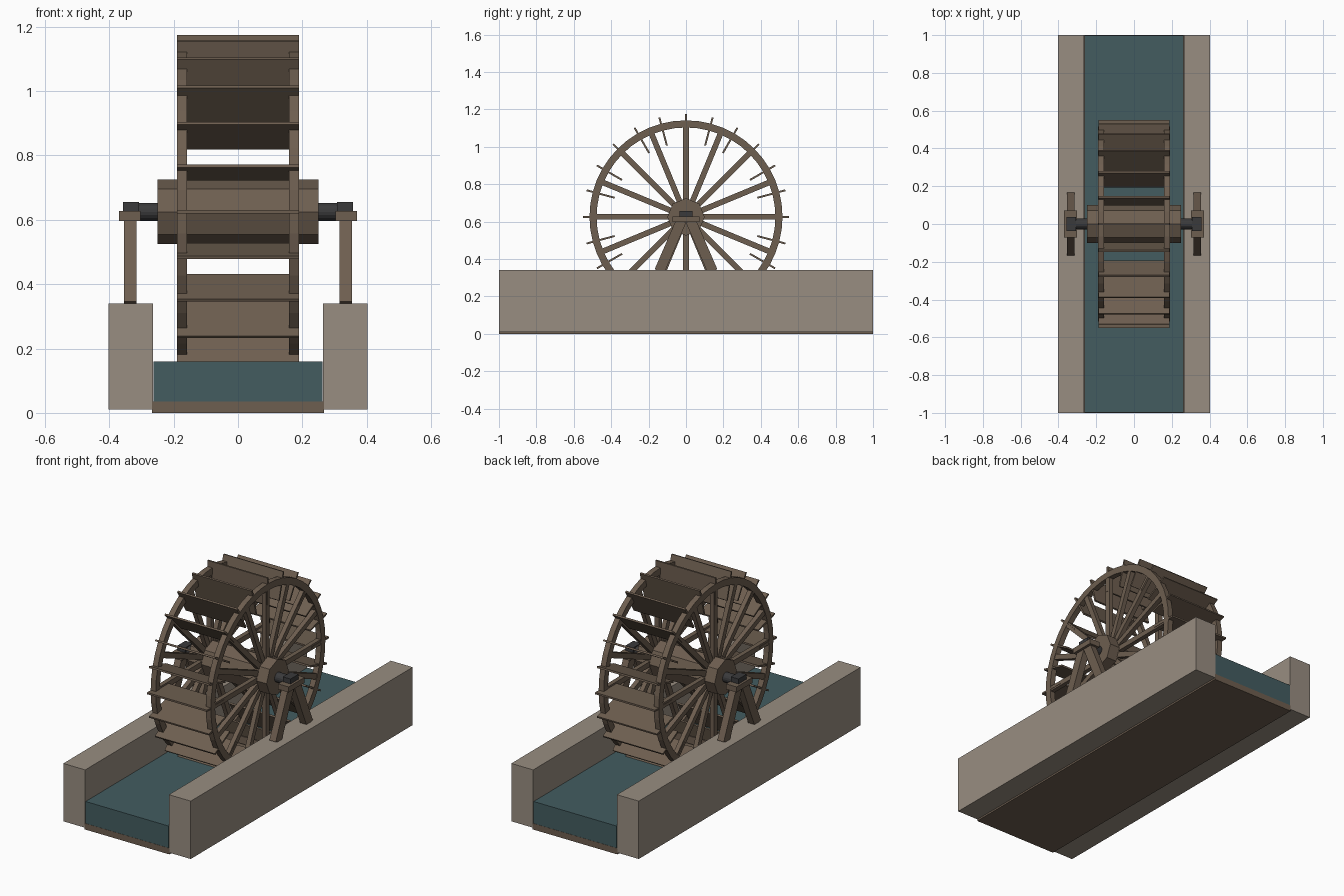
import bpy
import bmesh
from math import pi, sin, cos, atan2, hypot
from mathutils import Matrix, Vector

cube = bpy.data.objects.get("Cube")
if cube:
    bpy.data.objects.remove(cube, do_unlink=True)

AXIS = 0.625            # height of the wheel axis
RING_X = 0.174          # distance of each rim from the middle


def material(name, rgb):
    m = bpy.data.materials.new(name)
    m.use_nodes = True
    m.diffuse_color = (*rgb, 1)
    m.node_tree.nodes["Principled BSDF"].inputs["Base Color"].default_value = (*rgb, 1)
    return m


wood = material("brown wood", (0.155, 0.113, 0.080))
stone = material("grey stone", (0.315, 0.267, 0.219))
water = material("dark teal water", (0.056, 0.108, 0.118))
iron = material("dark iron", (0.042, 0.042, 0.044))


def finish(bm, name, mat):
    bmesh.ops.recalc_face_normals(bm, faces=bm.faces)
    mesh = bpy.data.meshes.new(name)
    bm.to_mesh(mesh)
    bm.free()
    mesh.materials.append(mat)
    obj = bpy.data.objects.new(name, mesh)
    bpy.context.collection.objects.link(obj)
    return obj


def add_box(bm, size, matrix):
    bmesh.ops.create_cube(bm, size=1, matrix=matrix @ Matrix.Diagonal((*size, 1)))


def box(name, mat, x, y, z):
    """Box between the (low, high) pairs on each axis."""
    bm = bmesh.new()
    pairs = (x, y, z)
    centre = Vector([(a + b) / 2 for a, b in pairs])
    add_box(bm, [b - a for a, b in pairs], Matrix.Translation(centre))
    return finish(bm, name, mat)


def cylinder(name, mat, radius, length, sides):
    """Cylinder lying along x on the wheel axis, with a corner at the top."""
    bm = bmesh.new()
    bmesh.ops.create_cone(bm, cap_ends=True, segments=sides, radius1=radius,
                          radius2=radius, depth=length,
                          matrix=Matrix.Translation((0, 0, AXIS)) @ Matrix.Rotation(pi / 2, 4, 'Y'))
    return finish(bm, name, mat)


def radial_boxes(name, mat, count, size, distance, x):
    """Boxes (x, thickness, radial length) spread evenly around the axis."""
    bm = bmesh.new()
    for i in range(count):
        turn = Matrix.Rotation(2 * pi * i / count, 4, 'X')
        place = Matrix.Translation((x, 0, AXIS)) @ turn @ Matrix.Translation((0, 0, distance))
        add_box(bm, size, place)
    return finish(bm, name, mat)


def rim(name, mat, x, inner, outer, width, sides):
    """Ring of rectangular section around the axis."""
    bm = bmesh.new()
    section = [(inner, -width / 2), (outer, -width / 2), (outer, width / 2), (inner, width / 2)]
    loops = []
    for i in range(sides):
        a = 2 * pi * i / sides
        loops.append([bm.verts.new((x + w, r * sin(a), AXIS + r * cos(a))) for r, w in section])
    for i in range(sides):
        a, b = loops[i], loops[(i + 1) % sides]
        for j in range(4):
            k = (j + 1) % 4
            bm.faces.new((a[j], a[k], b[k], b[j]))
    return finish(bm, name, mat)


# Channel
box("channel_floor", wood, (-0.267, 0.267), (-1, 1), (0, 0.035))
box("channel_water", water, (-0.262, 0.262), (-0.999, 0.999), (0.035, 0.16))

# Wheel
cylinder("hub", wood, 0.1, 0.5, 8)
cylinder("axle", iron, 0.028, 0.66, 16)
radial_boxes("paddles", wood, 24, (0.378, 0.01, 0.155), 0.4725, 0)

for side, label in ((1, "left"), (-1, "right")):
    def span(a, b):
        return tuple(sorted((a * side, b * side)))

    rim(label + "_rim", wood, side * RING_X, 0.478, 0.516, 0.032, 48)
    radial_boxes(label + "_spokes", wood, 16, (0.026, 0.03, 0.42), 0.28, side * RING_X)

    # Wall and bearing stand
    box(label + "_wall", stone, span(0.264, 0.402), (-1, 1), (0.01, 0.34))
    box(label + "_stand_cap", wood, span(0.303, 0.37), (-0.072, 0.072), (0.597, 0.628))
    box(label + "_bearing", iron, span(0.308, 0.357), (-0.036, 0.036), (0.628, 0.656))

    # Splayed legs under the cap
    bm = bmesh.new()
    for front in (-1, 1):
        top, foot = Vector((0, 0.025 * front, 0.605)), Vector((0, 0.142 * front, 0.335))
        run = foot - top
        mid = (top + foot) / 2 + Vector((side * 0.335, 0, 0))
        lean = Matrix.Rotation(atan2(run.y, -run.z), 4, 'X')
        add_box(bm, (0.04, 0.055, hypot(run.y, run.z)), Matrix.Translation(mid) @ lean)
    finish(bm, label + "_stand_legs", wood)
